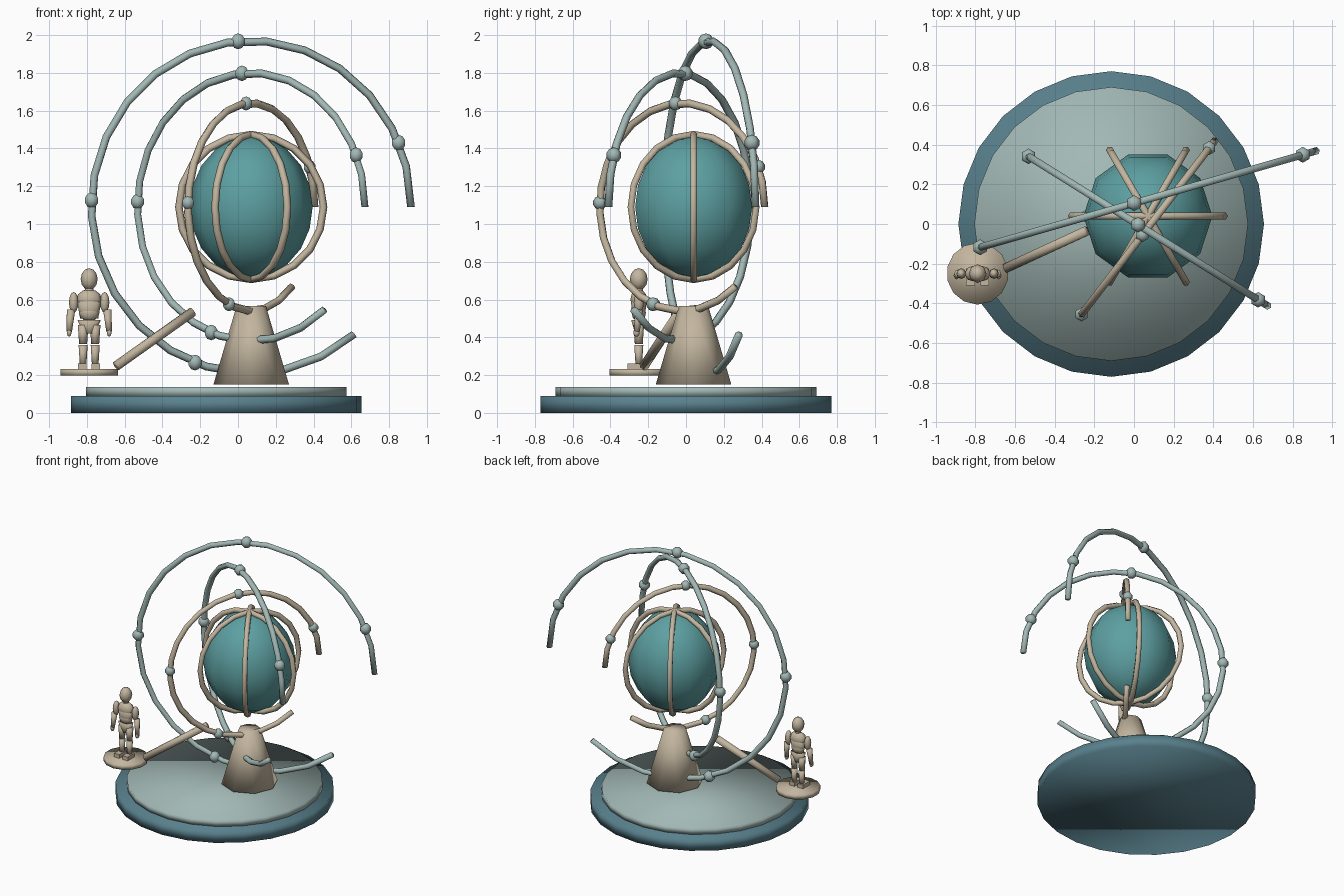
import bpy, bmesh
from math import sin, cos, pi, radians
from mathutils import Vector, Matrix

cube = bpy.data.objects.get("Cube")
if cube:
    bpy.data.objects.remove(cube, do_unlink=True)


def material(name, rgb):
    m = bpy.data.materials.new(name)
    m.use_nodes = True
    col = (*rgb, 1)
    m.diffuse_color = col
    m.node_tree.nodes["Principled BSDF"].inputs["Base Color"].default_value = col
    return m


TAN = material("warm tan", (0.55, 0.47, 0.35))
SAGE = material("pale sage", (0.36, 0.48, 0.46))
SLATE = material("slate blue", (0.10, 0.22, 0.27))
TEAL = material("teal", (0.11, 0.35, 0.36))


def finish(name, bm, mat, smooth=True):
    bmesh.ops.recalc_face_normals(bm, faces=bm.faces)
    for f in bm.faces:
        f.smooth = smooth
    me = bpy.data.meshes.new(name)
    bm.to_mesh(me)
    bm.free()
    me.materials.append(mat)
    ob = bpy.data.objects.new(name, me)
    bpy.context.collection.objects.link(ob)
    return ob


def rod(name, mat, a, b, r1, r2, sides=8):
    """Tapered cylinder from point a to point b."""
    a, b = Vector(a), Vector(b)
    d = b - a
    mx = Matrix.Translation((a + b) / 2) @ Vector((0, 0, 1)).rotation_difference(d).to_matrix().to_4x4()
    bm = bmesh.new()
    bmesh.ops.create_cone(bm, cap_ends=True, segments=sides, radius1=r1, radius2=r2,
                          depth=d.length, matrix=mx)
    return finish(name, bm, mat)


def ball(name, mat, c, radii, segs=8, rings=6, turn=0):
    bm = bmesh.new()
    mx = Matrix.Translation(c) @ Matrix.Diagonal((*radii, 1)) @ Matrix.Rotation(turn, 4, 'Z')
    bmesh.ops.create_uvsphere(bm, u_segments=segs, v_segments=rings, radius=1, matrix=mx)
    return finish(name, bm, mat)


def box(name, mat, c, size):
    bm = bmesh.new()
    bmesh.ops.create_cube(bm, size=1, matrix=Matrix.Translation(c) @ Matrix.Diagonal((*size, 1)))
    return finish(name, bm, mat, False)


def on_circle(c, heading, radius, t):
    """Point on an upright circle whose plane is turned by heading."""
    h = Vector((cos(heading), sin(heading), 0))
    return Vector(c) + radius * (cos(t) * h + sin(t) * Vector((0, 0, 1)))


def hoop(name, mat, c, heading, radius, tube, span=360, steps=24, sides=6):
    """Upright round tube, closed for a full turn, capped otherwise."""
    closed = span == 360
    side = Vector((-sin(heading), cos(heading), 0))
    bm = bmesh.new()
    loops = []
    for i in range(steps if closed else steps + 1):
        t = radians(span) * i / steps
        loops.append([bm.verts.new(on_circle(c, heading, radius + tube * cos(p), t) + side * tube * sin(p))
                      for p in (2 * pi * k / sides for k in range(sides))])
    for i in range(steps):
        a, b = loops[i], loops[(i + 1) % len(loops)]
        for k in range(sides):
            n = (k + 1) % sides
            bm.faces.new((a[k], a[n], b[n], b[k]))
    if not closed:
        bm.faces.new(loops[0])
        bm.faces.new(loops[-1])
    return finish(name, bm, mat)


# Round base and pedestal
rod("base_plinth", SLATE, (-0.115, 0, 0), (-0.115, 0, 0.09), 0.77, 0.77, 24)
rod("base_disc", SAGE, (-0.115, 0, 0.088), (-0.115, 0, 0.138), 0.69, 0.69, 24)
rod("pedestal", TAN, (0.07, 0.04, 0.15), (0.07, 0.04, 0.565), 0.2, 0.078, 8)

# Globe in its cage of three hoops
CORE = (0.07, 0.04, 1.09)
ball("globe", TEAL, CORE, (0.325, 0.325, 0.375), 10, 10, pi / 10 * 5)
for i in range(3):
    hoop(f"cage_hoop_{i + 1}", TAN, CORE, i * pi / 3, 0.383, 0.02, steps=20)

# Three open orbit arcs with beads
ARCS = (("outer", SAGE, 0.125, 16, 0.88, 0.042),
        ("middle", SAGE, -0.035, -32, 0.71, 0.041),
        ("inner", TAN, -0.02, 52.5, 0.55, 0.037))
for name, mat, y, heading, radius, bead in ARCS:
    c = (0.07, y, 1.09)
    hoop(f"{name}_orbit", mat, c, radians(heading), radius, 0.021, 310, 22)
    for k, t in enumerate((22.7, 94.7, 177.7, 249.4)):
        ball(f"{name}_bead_{k + 1}", SAGE, on_circle(c, radians(heading), radius, radians(t)),
             [bead] * 3, 6, 5)

# Side platform with its strut
X, Y = -0.788, -0.25
rod("side_platform", TAN, (X, Y, 0.197), (X, Y, 0.233), 0.156, 0.156, 14)
rod("strut", TAN, (-0.645, -0.222, 0.248), (-0.24, -0.035, 0.535), 0.026, 0.026, 8)

# Standing figure
ball("figure_head", TAN, (X, Y, 0.708), (0.045, 0.047, 0.058))
rod("figure_neck", TAN, (X, Y, 0.63), (X, Y, 0.67), 0.022, 0.022)
torso = rod("figure_chest", TAN, (0, 0, 0.5), (0, 0, 0.6), 0.048, 0.066)
torso.scale.y = 0.65
torso.location = (X, Y, 0)
ball("figure_shoulders", TAN, (X, Y, 0.6), (0.068, 0.044, 0.055))
ball("figure_waist", TAN, (X, Y, 0.53), (0.055, 0.038, 0.045))
hips = rod("figure_hips", TAN, (0, 0, 0.42), (0, 0, 0.492), 0.03, 0.062)
hips.scale.y = 0.65
hips.location = (X, Y, 0)
for side, s in (("left", 1), ("right", -1)):
    leg = X + s * 0.032
    rod(f"figure_{side}_thigh", TAN, (leg, Y, 0.365), (leg, Y, 0.465), 0.021, 0.028)
    rod(f"figure_{side}_shin", TAN, (leg, Y, 0.25), (leg, Y, 0.36), 0.017, 0.024)
    box(f"figure_{side}_foot", TAN, (leg + s * 0.004, Y - 0.018, 0.247), (0.045, 0.085, 0.03))
    ball(f"figure_{side}_upper_arm", TAN, (X + s * 0.082, Y, 0.585), (0.025, 0.027, 0.055))
    rod(f"figure_{side}_forearm", TAN, (X + s * 0.106, Y - 0.01, 0.43), (X + s * 0.096, Y, 0.545), 0.015, 0.022)
    ball(f"figure_{side}_hand", TAN, (X + s * 0.106, Y - 0.012, 0.425), (0.014, 0.018, 0.022), 6, 5)
